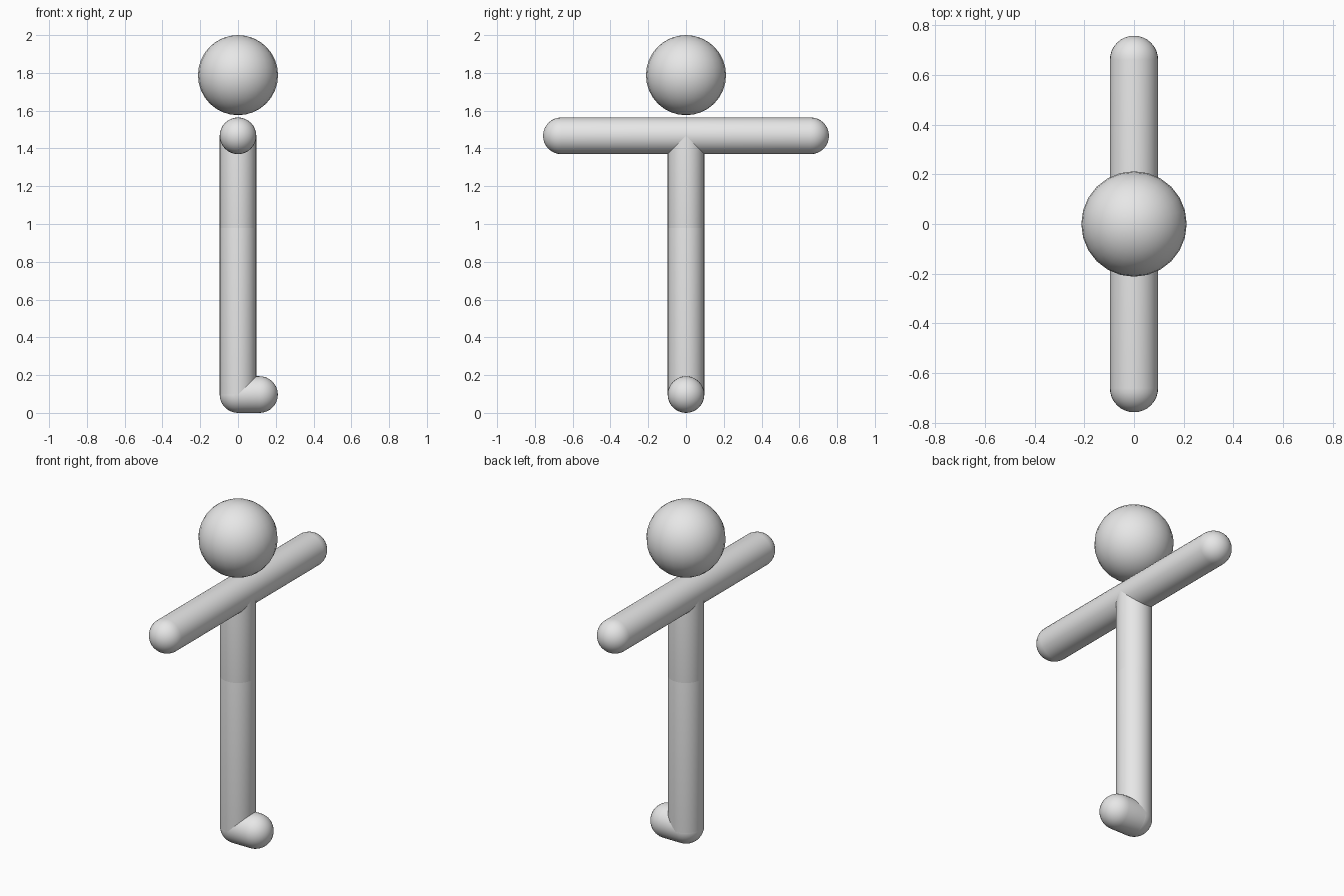
import bpy
import bmesh
import math
from mathutils import Vector

if "Cube" in bpy.data.objects:
    bpy.data.objects.remove(bpy.data.objects["Cube"])

R = 0.097          # limb radius
SEG = 32           # sides of each limb
CAP = 8            # rings in each rounded end

grey = bpy.data.materials.new("light grey")
grey.diffuse_color = (0.8, 0.8, 0.8, 1)
grey.use_nodes = True
grey.node_tree.nodes["Principled BSDF"].inputs["Base Color"].default_value = grey.diffuse_color


def finish(bm, name):
    """Turn a bmesh into a smooth grey object."""
    bmesh.ops.recalc_face_normals(bm, faces=bm.faces)
    for f in bm.faces:
        f.smooth = True
    mesh = bpy.data.meshes.new(name)
    bm.to_mesh(mesh)
    bm.free()
    mesh.materials.append(grey)
    ob = bpy.data.objects.new(name, mesh)
    bpy.context.collection.objects.link(ob)
    return ob


def capsule(name, a, b):
    """Round-ended limb whose end spheres are centred on a and b."""
    a, b = Vector(a), Vector(b)
    length = (b - a).length
    # Half outline from bottom pole to top pole, then spun round z
    arc = [math.pi / 2 * i / CAP for i in range(CAP + 1)]
    outline = [(R * math.sin(t), -R * math.cos(t)) for t in arc]
    outline += [(R * math.cos(t), length + R * math.sin(t)) for t in arc]
    bm = bmesh.new()
    verts = [bm.verts.new((x, 0, z)) for x, z in outline]
    edges = [bm.edges.new(pair) for pair in zip(verts, verts[1:])]
    bmesh.ops.spin(bm, geom=verts + edges, cent=(0, 0, 0), axis=(0, 0, 1),
                   angle=2 * math.pi, steps=SEG)
    bmesh.ops.remove_doubles(bm, verts=bm.verts, dist=1e-5)
    ob = finish(bm, name)
    ob.rotation_mode = 'QUATERNION'
    ob.rotation_quaternion = (b - a).to_track_quat('Z', 'Y')
    ob.location = a
    return ob


# Head
bm = bmesh.new()
bmesh.ops.create_uvsphere(bm, u_segments=24, v_segments=16, radius=0.212)
head = finish(bm, "head")
head.location = (0, 0, 1.788)

# Body, arms, leg and foot
SHOULDER, HIP, ANKLE = 1.467, 0.98, R
capsule("torso", (0, 0, HIP), (0, 0, SHOULDER))
capsule("arms", (0, -0.66, SHOULDER), (0, 0.66, SHOULDER))
capsule("leg", (0, 0, ANKLE), (0, 0, HIP))
capsule("foot", (0, 0, ANKLE), (0.114, 0, ANKLE))
